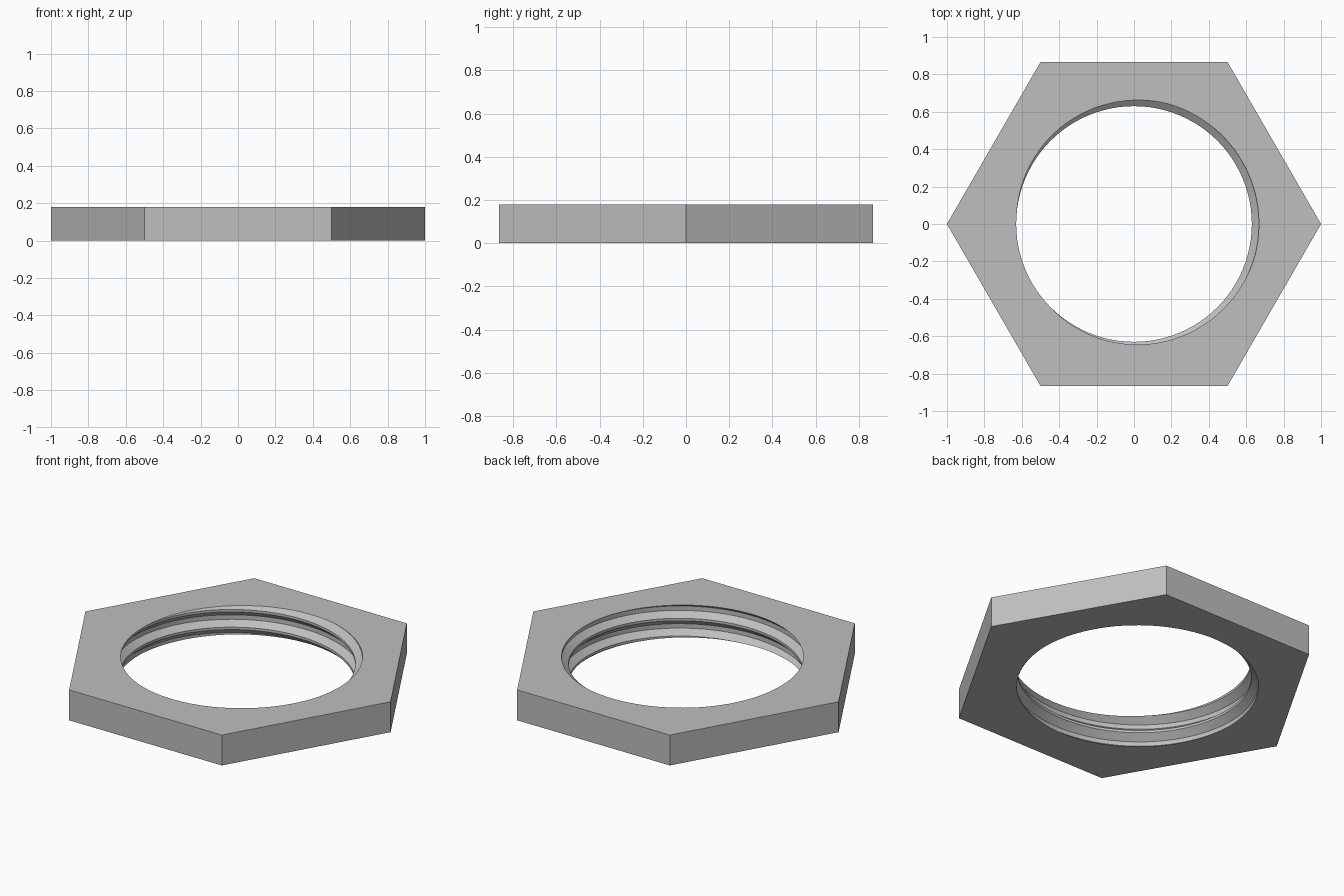
import bpy, bmesh, math
from mathutils import Vector

if "Cube" in bpy.data.objects:
    bpy.data.objects.remove(bpy.data.objects["Cube"])

HEIGHT, PITCH, SEGS = 0.18, 0.105, 96
# thread profile over one turn: (phase in degrees, radius)
PROFILE = [(175, 0.63), (225, 0.63), (345, 0.668), (435, 0.668), (535, 0.63)]

bm = bmesh.new()

# internal thread: helical strip running past both faces
columns = []
for i in range(-3 * SEGS, 4 * SEGS + 1):
    deg = 360 * i / SEGS
    a = math.radians(deg)
    columns.append([bm.verts.new((r * math.cos(a), r * math.sin(a),
                                  HEIGHT + PITCH * (deg - phase) / 360))
                    for phase, r in PROFILE])
for c0, c1 in zip(columns, columns[1:]):
    for j in range(len(PROFILE) - 1):
        bm.faces.new((c0[j], c0[j + 1], c1[j + 1], c1[j]))
bmesh.ops.remove_doubles(bm, verts=bm.verts[:], dist=1e-5)

# trim the thread to the nut thickness
for z, n in ((0, -1), (HEIGHT, 1)):
    bmesh.ops.bisect_plane(bm, geom=bm.verts[:] + bm.edges[:] + bm.faces[:], dist=1e-6,
                           plane_co=(0, 0, z), plane_no=(0, 0, n), clear_outer=True)
bmesh.ops.remove_doubles(bm, verts=bm.verts[:], dist=1e-4)

# hexagonal faces around each thread rim
rings = []
for z in (0, HEIGHT):
    rim = [e for e in bm.edges if e.is_boundary
           and all(abs(v.co.z - z) < 1e-3 for v in e.verts)]
    ring = [bm.verts.new((math.cos(k * math.pi / 3), math.sin(k * math.pi / 3), z))
            for k in range(6)]
    outer = [bm.edges.new((ring[k], ring[(k + 1) % 6])) for k in range(6)]
    bmesh.ops.triangle_fill(bm, edges=rim + outer, use_beauty=True,
                            normal=Vector((0, 0, 1 if z else -1)))
    rings.append(ring)

# six outer flats
for k in range(6):
    m = (k + 1) % 6
    bm.faces.new((rings[0][k], rings[0][m], rings[1][m], rings[1][k]))
bmesh.ops.recalc_face_normals(bm, faces=bm.faces[:])

mesh = bpy.data.meshes.new("hex_lock_nut")
bm.to_mesh(mesh)
bm.free()
nut = bpy.data.objects.new("hex_lock_nut", mesh)
bpy.context.collection.objects.link(nut)

steel = bpy.data.materials.new("light_grey_metal")
steel.diffuse_color = (0.52, 0.52, 0.52, 1)
steel.use_nodes = True
steel.node_tree.nodes["Principled BSDF"].inputs["Base Color"].default_value = steel.diffuse_color
mesh.materials.append(steel)

bpy.context.view_layer.objects.active = nut
nut.select_set(True)
bpy.ops.object.shade_smooth_by_angle(angle=math.radians(25))
